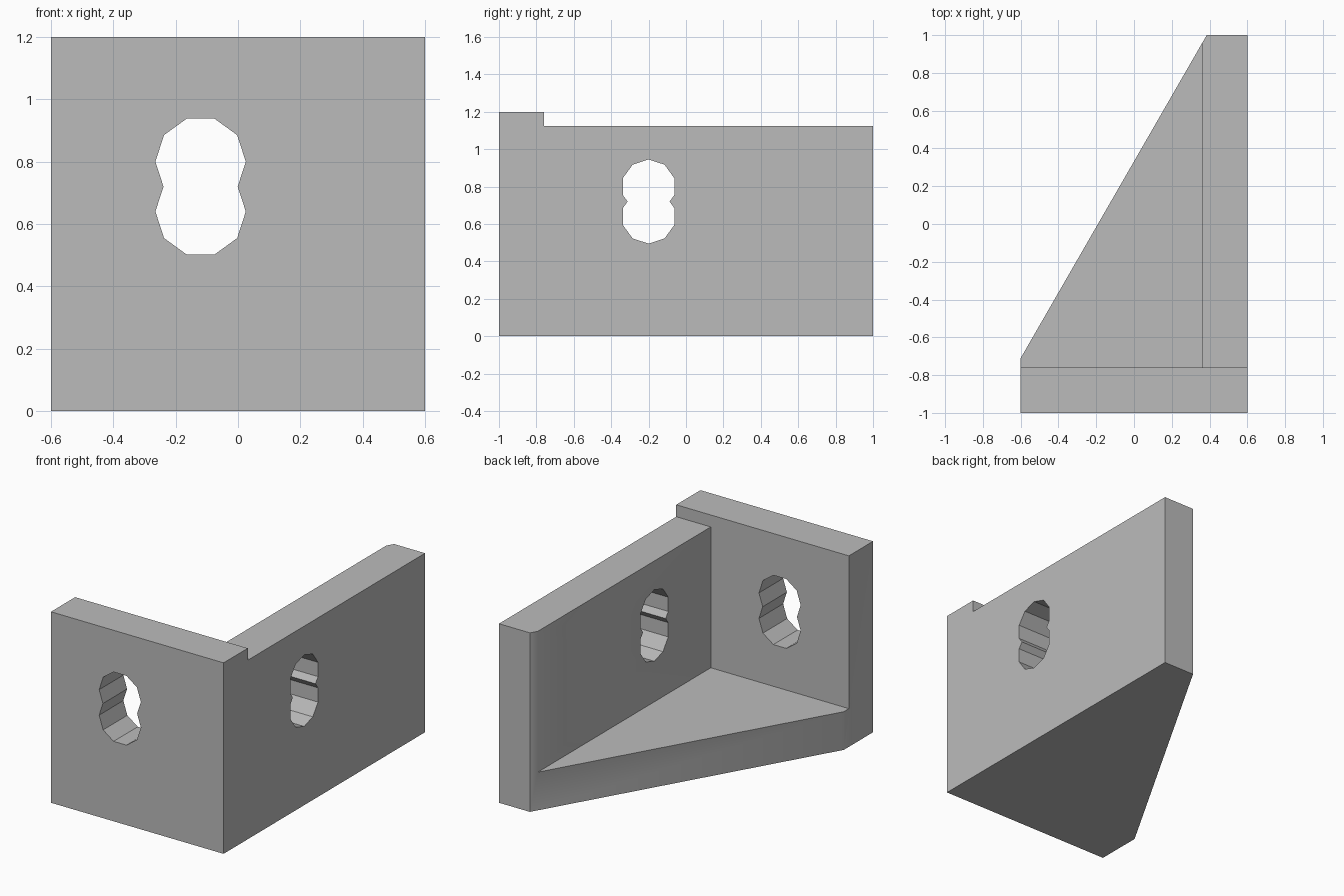
import bpy, bmesh, math
from mathutils import Matrix, Vector

cube = bpy.data.objects.get("Cube")
if cube:
    bpy.data.objects.remove(cube, do_unlink=True)

grey = bpy.data.materials.new("plain grey")
grey.use_nodes = True
colour = (0.5, 0.5, 0.5, 1)
grey.diffuse_color = colour
grey.node_tree.nodes["Principled BSDF"].inputs["Base Color"].default_value = colour


def make_object(name, bm):
    bmesh.ops.recalc_face_normals(bm, faces=bm.faces)
    mesh = bpy.data.meshes.new(name)
    bm.to_mesh(mesh)
    bm.free()
    mesh.materials.append(grey)
    ob = bpy.data.objects.new(name, mesh)
    bpy.context.collection.objects.link(ob)
    return ob


def prism(name, outline, bottom, top):
    bm = bmesh.new()
    face = bm.faces.new([bm.verts.new((x, y, bottom)) for x, y in outline])
    new = bmesh.ops.extrude_face_region(bm, geom=[face])["geom"]
    verts = [v for v in new if isinstance(v, bmesh.types.BMVert)]
    bmesh.ops.translate(bm, verts=verts, vec=(0, 0, top - bottom))
    return make_object(name, bm)


def rectangle(x0, x1, y0, y1):
    return [(x0, y0), (x1, y0), (x1, y1), (x0, y1)]


def hole_cutter(name, centre, rotation):
    bm = bmesh.new()
    bmesh.ops.create_cone(bm, cap_ends=True, segments=10, radius1=0.145,
                          radius2=0.145, depth=0.5,
                          matrix=Matrix.Translation(centre) @ rotation)
    return make_object(name, bm)


def cut(target, cutter):
    mod = target.modifiers.new(cutter.name, "BOOLEAN")
    mod.operation = "DIFFERENCE"
    mod.solver = "EXACT"
    mod.object = cutter
    bpy.context.view_layer.objects.active = target
    bpy.ops.object.modifier_apply(modifier=mod.name)
    bpy.data.objects.remove(cutter, do_unlink=True)


# Solid block with the diagonal rear side
bracket = prism("corner_bracket",
                [(-0.6, -1), (0.6, -1), (0.6, 1), (0.385, 1), (-0.6, -0.71)], 0, 1.2)

# Inner pocket leaves the floor and two walls; the step lowers the side wall
cut(bracket, prism("pocket", rectangle(-0.9, 0.36, -0.76, 1.3), 0.24, 1.5))
cut(bracket, prism("wall_step", rectangle(0.2, 0.9, -0.76, 1.3), 1.125, 1.5))

# Slotted bolt holes, each made of two overlapping ten-sided bores
front_turn = Matrix.Rotation(math.pi / 2, 4, "X") @ Matrix.Rotation(math.pi / 2, 4, "Z")
side_turn = Matrix.Rotation(math.pi / 2, 4, "Y") @ Matrix.Rotation(math.pi / 2, 4, "Z")
# Front bores have a corner pointing sideways, side bores a corner pointing up
for turn, corner in ((front_turn, Vector((1, 0, 0))), (side_turn, Vector((0, 0, 1)))):
    step = Matrix.Rotation(math.pi / 10, 4, "Z")
    points = [turn @ Matrix.Rotation(i * math.pi / 5, 4, "Z") @ Vector((0, 1, 0))
              for i in range(10)]
    if max(p.dot(corner) for p in points) < 0.99:
        turn @= step
    for z in (0.64, 0.80):
        centre = (-0.12, -0.88, z) if corner.x else (0.48, -0.2, z)
        cut(bracket, hole_cutter("bore", centre, turn))

# Shading: only the shallow corner of the floor edge is blended
bpy.ops.object.select_all(action="DESELECT")
bracket.select_set(True)
bpy.context.view_layer.objects.active = bracket
bpy.ops.object.shade_smooth_by_angle(angle=math.radians(31))
